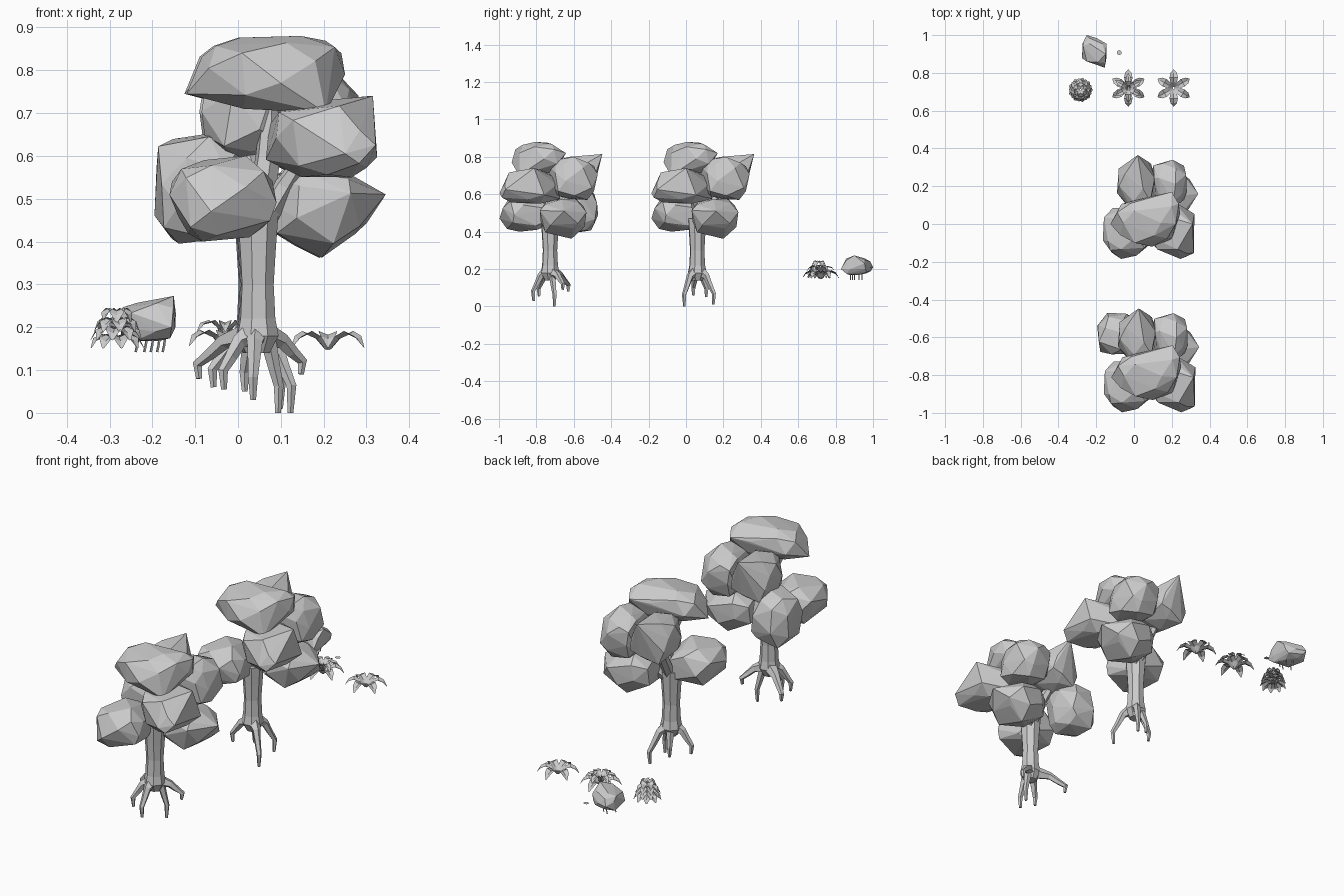
import bpy, bmesh, math, random
from mathutils import Vector

if "Cube" in bpy.data.objects:
    bpy.data.objects.remove(bpy.data.objects["Cube"])


def finish(name, bm):
    bmesh.ops.recalc_face_normals(bm, faces=bm.faces)
    me = bpy.data.meshes.new(name)
    bm.to_mesh(me)
    bm.free()
    ob = bpy.data.objects.new(name, me)
    bpy.context.collection.objects.link(ob)
    return ob


def clump(name, box, seed, n=30, shear=0.0, spikes=(), power=.72):
    """Faceted foliage lump: hull of jittered blocky points fitted to a box."""
    rnd = random.Random(seed)
    pts = []
    for i in range(n):
        z = 1 - 2 * (i + 0.5) / n
        a = i * 2.39996 + rnd.uniform(-0.4, 0.4)
        r = math.sqrt(1 - z * z)
        p = [r * math.cos(a), r * math.sin(a), z]
        k = rnd.uniform(0.9, 1.08)
        p = [math.copysign(abs(c) ** power, c) * k for c in p]
        p[1] += shear * p[0]
        pts.append(p)
    lo = [min(p[i] for p in pts) for i in range(3)]
    hi = [max(p[i] for p in pts) for i in range(3)]
    bm = bmesh.new()
    for p in pts:
        bm.verts.new([box[2 * i] + (p[i] - lo[i]) / (hi[i] - lo[i])
                      * (box[2 * i + 1] - box[2 * i]) for i in range(3)])
    for s in spikes:
        bm.verts.new(s)
    bmesh.ops.convex_hull(bm, input=bm.verts)
    loose = [v for v in bm.verts if not v.link_faces]
    bmesh.ops.delete(bm, geom=loose, context='VERTS')
    return finish(name, bm)


def tube(bm, pts, radii, sides=6):
    """Tapered low-poly tube along a path."""
    pts = [Vector(p) for p in pts]
    rings = []
    for i, p in enumerate(pts):
        d = (pts[min(i + 1, len(pts) - 1)] - pts[max(i - 1, 0)]).normalized()
        u = d.cross(Vector((0.3, 1, 0.1))).normalized()
        v = d.cross(u)
        rings.append([bm.verts.new(p + radii[i] * (u * math.cos(t) + v * math.sin(t)))
                      for t in (2 * math.pi * k / sides for k in range(sides))])
    for a, b in zip(rings, rings[1:]):
        for k in range(sides):
            j = (k + 1) % sides
            bm.faces.new((a[k], a[j], b[j], b[k]))
    bm.faces.new(rings[0])
    bm.faces.new(rings[-1])


def leaf(bm, c, ang, prof, fold=0.2):
    """Folded leaf strip; prof rows are (reach, height, half width)."""
    d = Vector((math.cos(ang), math.sin(ang), 0))
    s = Vector((-d.y, d.x, 0))
    rows = []
    for r, z, w in prof:
        m = Vector(c) + d * r + Vector((0, 0, z))
        e = Vector((0, 0, w * fold))
        rows.append([bm.verts.new(m + s * w + e), bm.verts.new(m - e),
                     bm.verts.new(m - s * w + e)])
    for a, b in zip(rows, rows[1:]):
        for k in (0, 1):
            bm.faces.new((a[k], a[k + 1], b[k + 1], b[k]))


# Foliage lumps of one tree (back tree coordinates)
LUMPS = [
    ("crown_top", (-.10, .245, -.12, .15, .71, .88), 3, .15,
     ((-.125, .0, .745), (.2, -.08, .70), (.2, .17, .82))),
    ("crown_right", (.06, .32, -.185, .14, .55, .725), 5, -.2, ((.31, .0, .74),)),
    ("crown_low_left", (-.165, .085, -.185, .09, .40, .60), 8, 0, ()),
    ("crown_low_right", (.06, .31, .03, .28, .39, .575), 9, 0,
     ((.34, .16, .51), (.19, .2, .362))),
    ("crown_back_left", (-.09, .11, .08, .33, .60, .80), 14, 0, ((.02, .365, .815), (.0, .2, .59))),
    ("crown_back_right", (.09, .28, .08, .34, .57, .80), 17, 0, ()),
]
# Root tips (x, y, z), y relative to the trunk
ROOTS = {
    "back": [(.125, -.07, 0), (.10, .09, .01), (.015, .05, .05), (-.06, -.02, .06)],
    "front": [(-.10, .10, .08), (.03, -.09, .03), (.09, .025, 0), (.145, .07, .09),
              (-.04, -.06, .055)],
}


def tree(tag, dx, dy, ty):
    for name, b, seed, shear, spikes in LUMPS:
        ob = clump(f"{tag}_{name}", b, seed, 26, shear, spikes)
        ob.location = (dx, dy, 0)
    # Trunk and branches
    bm = bmesh.new()
    x = .04 + dx
    tube(bm, [(x, ty, .14), (x, ty, .18), (x, ty, .22), (x, ty, .30), (x, ty, .38), (x, ty, .47)],
         [.030, .052, .044, .040, .045, .052], 8)
    for tip, r in (((.07, .02, .74), .030), ((.15, -.03, .60), .025), ((-.04, -.06, .52), .025),
                   ((.14, .09, .50), .025), ((.0, .14, .66), .025)):
        a = Vector((x, ty, .42))
        e = Vector((x - .04 + tip[0], ty + tip[1], tip[2]))
        m = a.lerp(e, .5) + Vector((.01, .01, .02))
        tube(bm, [a, m, e], [r * 1.1, r, r * .6], 6)
    # Roots: out from the trunk, over a knee, sloping down, then a hooked tip
    for rx, ry, rz in ROOTS[tag]:
        f = Vector((rx - .04, ry, 0))
        h = .175 - rz
        pts = [Vector((x, ty, .0)) + f * t + Vector((0, 0, rz + h * q))
               for t, q in ((.15, 1.08), (.55, .92), (.78, .62), (1.0, .36), (.97, 0))]
        tube(bm, pts, [.032, .019, .015, .012, .007], 5)
    finish(f"{tag}_trunk", bm)


tree("back", 0, 0, .06)
tree("front", .005, -.812, -.727)
# Extra lump only on the front tree
clump("front_crown_extra", (-.195, .01, -.69, -.47, .395, .655), 33, 26)

# Six-leaf fern
LOW = [(.005, .0, .010), (.028, .026, .017), (.056, .038, .022), (.080, .027, .017), (.097, .004, .002)]
bm = bmesh.new()
for k in range(6):
    leaf(bm, (.21, .72, .149), math.radians(30 + 60 * k), LOW)
finish("fern_single", bm)

# Fern with a second, upper ring of leaves
UP = [(.003, .01, .006), (.015, .045, .011), (.035, .062, .015), (.06, .056, .012), (.075, .038, .002)]
bm = bmesh.new()
for k in range(6):
    leaf(bm, (-.03, .72, .152), math.radians(30 + 60 * k), LOW)
    leaf(bm, (-.03, .72, .152), math.radians(30 + 60 * k), UP)
finish("fern_double", bm)

# Leafy dome: stacked rings of drooping leaves
bm = bmesh.new()
for n, r, z, off in ((9, .064, .151, 0), (9, .061, .170, 20), (8, .053, .190, 8), (6, .038, .212, 30)):
    prof = [(r * .1, .026, .008), (r * .5, .030, .018), (r * .82, .020, .017), (r, .0, .003)]
    for k in range(n):
        leaf(bm, (-.283, .71, z), math.radians(off + 360 * k / n), prof)
finish("leafy_dome", bm)

# Lump bush on thin stems
clump("lump_bush", (-.275, -.145, .84, .99, .168, .262), 43, 22, -.15,
      ((-.15, .9, .273), (-.155, .828, .2), (-.25, 1.0, .21), (-.155, .96, .20)))
bm = bmesh.new()
for sx, sy in ((-.235, .90), (-.215, .94), (-.2, .88), (-.185, .925), (-.172, .89)):
    tube(bm, [(sx - .004, sy, .142), (sx, sy, .16), (sx + .004, sy, .20)], [.003, .003, .003], 4)
finish("bush_stems", bm)

# Small flat pad beside the bush
bm = bmesh.new()
bmesh.ops.create_circle(bm, cap_ends=True, segments=8, radius=.013)
bmesh.ops.translate(bm, verts=bm.verts, vec=(-.078, .907, .147))
finish("ground_pad", bm)
